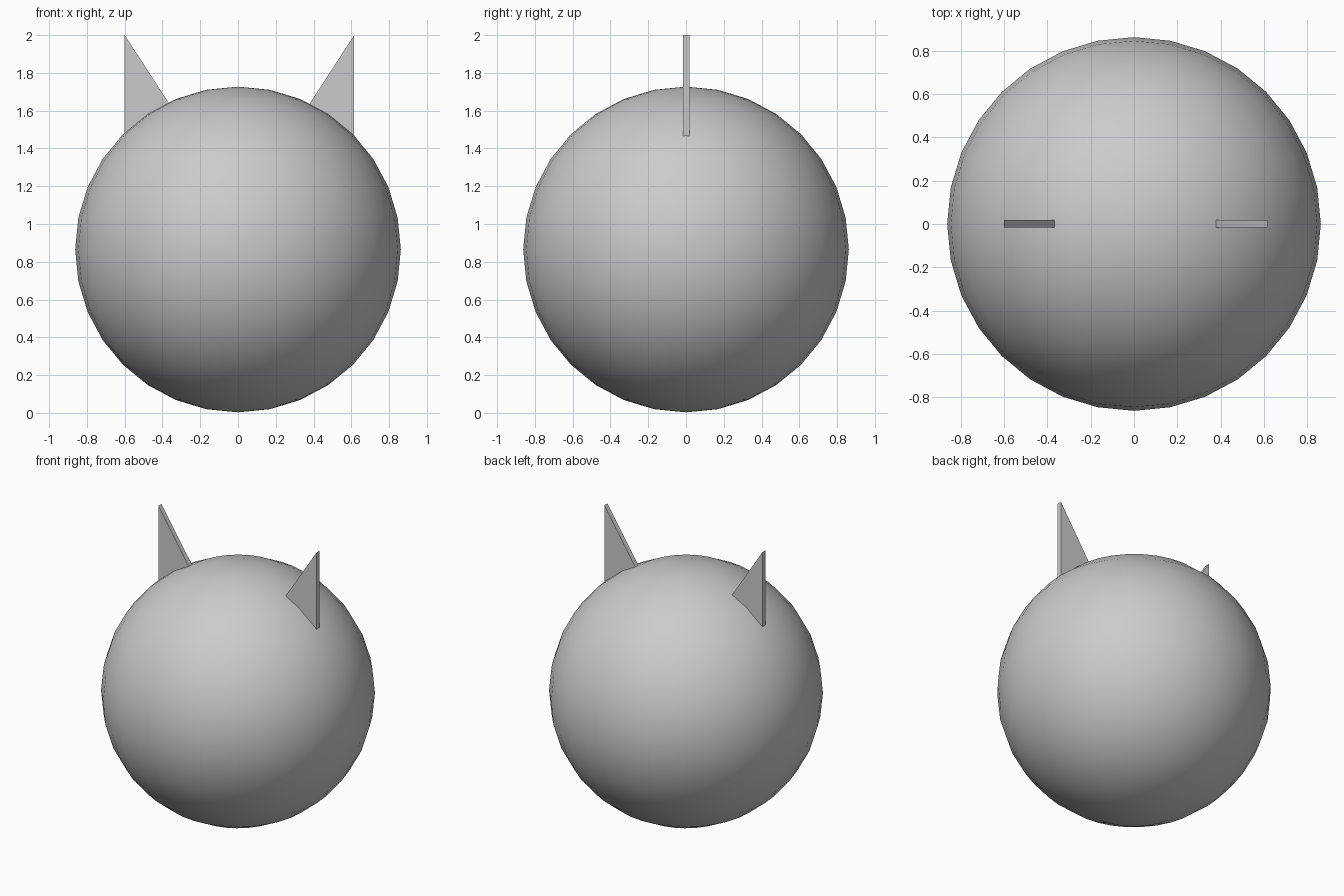
import bpy, bmesh

if "Cube" in bpy.data.objects:
    bpy.data.objects.remove(bpy.data.objects["Cube"])

# Round head
bpy.ops.mesh.primitive_uv_sphere_add(segments=32, ring_count=16, radius=0.862, location=(0, 0, 0.865))
head = bpy.context.object
head.name = "head"
bpy.ops.object.shade_smooth()


# Thin triangular ear, base sunk into the head
def ear(name, side, outer_x):
    profile = [(0, 1.40), (0, 2.0), (0.39, 1.40)]
    bm = bmesh.new()
    face = bm.faces.new([bm.verts.new((side * (outer_x - x), -0.017, z)) for x, z in profile])
    out = bmesh.ops.extrude_face_region(bm, geom=[face])
    moved = [g for g in out["geom"] if isinstance(g, bmesh.types.BMVert)]
    bmesh.ops.translate(bm, verts=moved, vec=(0, 0.035, 0))
    bmesh.ops.recalc_face_normals(bm, faces=bm.faces)
    mesh = bpy.data.meshes.new(name)
    bm.to_mesh(mesh)
    bm.free()
    bpy.context.collection.objects.link(bpy.data.objects.new(name, mesh))


ear("left_ear", -1, 0.60)
ear("right_ear", 1, 0.615)
